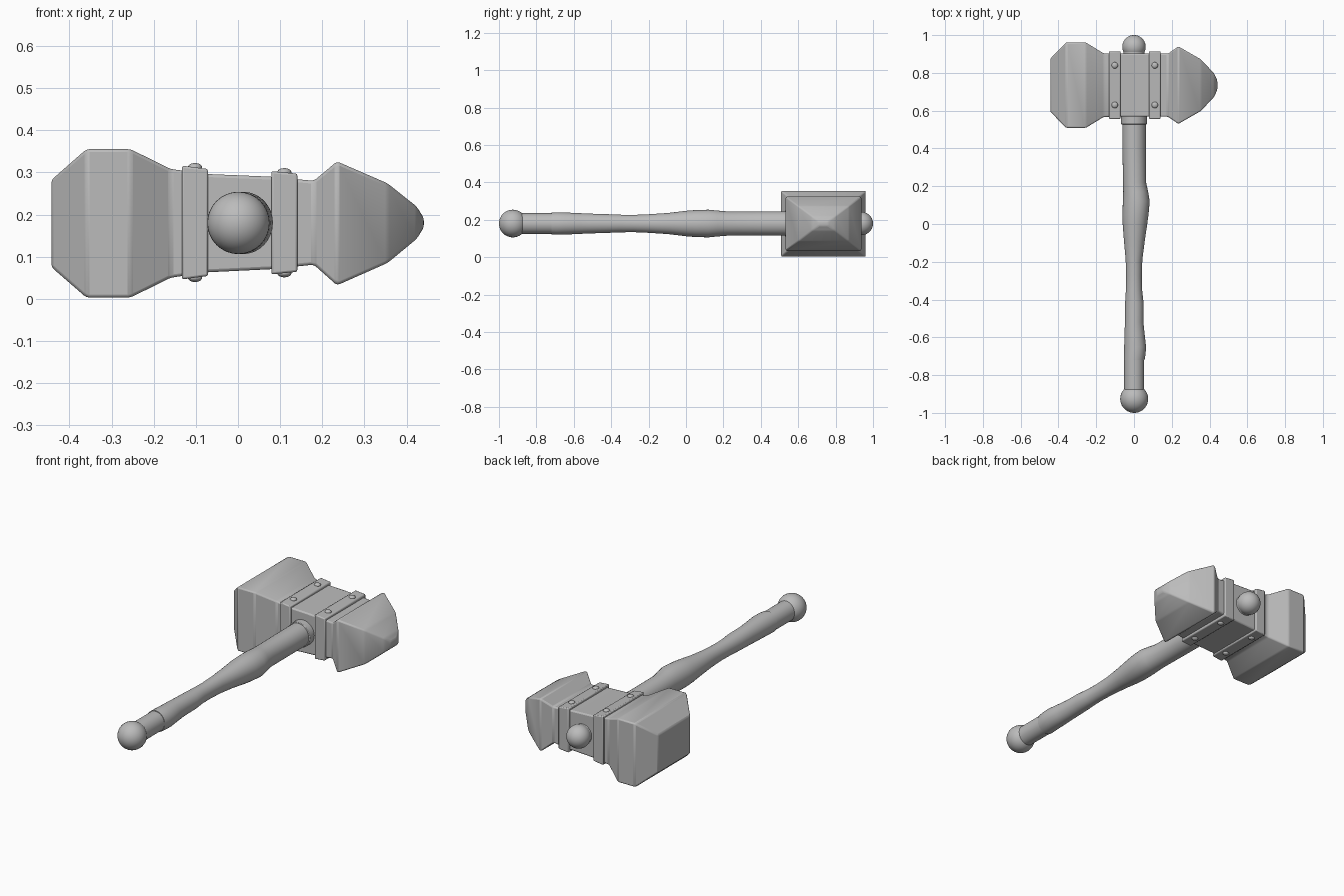
import bpy, bmesh, math
from mathutils import Matrix

cube = bpy.data.objects.get("Cube")
if cube:
    bpy.data.objects.remove(cube, do_unlink=True)

steel = bpy.data.materials.new("plain grey")
steel.use_nodes = True
GREY = (0.5, 0.5, 0.5, 1)
steel.diffuse_color = GREY
steel.node_tree.nodes["Principled BSDF"].inputs["Base Color"].default_value = GREY

AXIS_Z = 0.18   # height of the handle axis
HEAD_Y = 0.735  # middle of the head


def finish(name, bm, bevel=0, angle=30):
    bmesh.ops.recalc_face_normals(bm, faces=bm.faces)
    mesh = bpy.data.meshes.new(name)
    bm.to_mesh(mesh)
    bm.free()
    mesh.materials.append(steel)
    obj = bpy.data.objects.new(name, mesh)
    bpy.context.collection.objects.link(obj)
    if bevel:
        mod = obj.modifiers.new("soft edges", "BEVEL")
        mod.width, mod.segments = bevel, 2
        mod.limit_method, mod.angle_limit = "ANGLE", math.radians(14)
    bpy.ops.object.select_all(action="DESELECT")
    obj.select_set(True)
    bpy.context.view_layer.objects.active = obj
    bpy.ops.object.shade_smooth_by_angle(angle=math.radians(angle))
    return obj


def loft(name, rings, bevel=0, angle=30):
    """Skin a row of closed rings and cap both ends."""
    bm = bmesh.new()
    rows = [[bm.verts.new(p) for p in ring] for ring in rings]
    n = len(rows[0])
    for a, b in zip(rows, rows[1:]):
        for i in range(n):
            j = (i + 1) % n
            bm.faces.new((a[i], a[j], b[j], b[i]))
    bm.faces.new(rows[0])
    bm.faces.new(rows[-1])
    return finish(name, bm, bevel, angle)


def box_ring(x, half_y, bottom, top):
    lo, hi = HEAD_Y - half_y, HEAD_Y + half_y
    return [(x, lo, bottom), (x, hi, bottom), (x, hi, top), (x, lo, top)]


def round_ring(y, cx, rx, rz, n=32):
    turns = [2 * math.pi * i / n for i in range(n)]
    return [(cx + rx * math.cos(t), y, AXIS_Z + rz * math.sin(t)) for t in turns]


def ball(name, y, r, cx=0.0):
    bm = bmesh.new()
    place = Matrix.Translation((cx, y, AXIS_Z)) @ Matrix.Rotation(math.pi / 2, 4, "X")
    bmesh.ops.create_uvsphere(bm, u_segments=32, v_segments=20, radius=r, matrix=place)
    return finish(name, bm, angle=60)


# Head: square block, narrow waist and pointed beak (x, half depth, bottom, top)
loft("hammer_head", [box_ring(*s) for s in [
    (-0.443, 0.14, 0.075, 0.282), (-0.36, 0.226, 0.003, 0.355),
    (-0.255, 0.226, 0.003, 0.355), (-0.16, 0.168, 0.05, 0.308),
    (-0.07, 0.167, 0.063, 0.296), (0.075, 0.167, 0.07, 0.29),
    (0.18, 0.167, 0.081, 0.28), (0.235, 0.205, 0.032, 0.326),
    (0.355, 0.136, 0.085, 0.274), (0.424, 0.062, 0.142, 0.219),
    (0.441, 0.025, 0.169, 0.192)]], bevel=0.007)

# Metal straps around the waist, each with four rivets
for side, x, bottom, top, slope in (("right", -0.102, 0.05, 0.312, 0.004),
                                    ("left", 0.11, 0.061, 0.300, 0.003)):
    loft(side + "_strap", [box_ring(x - 0.031, 0.179, bottom - slope, top + slope),
                           box_ring(x + 0.031, 0.179, bottom + slope, top - slope)],
         bevel=0.005)
    for level, z in (("top", top), ("bottom", bottom)):
        for place, y in (("front", 0.63), ("back", 0.84)):
            bm = bmesh.new()
            bmesh.ops.create_uvsphere(bm, u_segments=16, v_segments=10, radius=0.017)
            bmesh.ops.scale(bm, vec=(1, 1, 0.6), verts=bm.verts)
            bmesh.ops.translate(bm, vec=(x, y, z), verts=bm.verts)
            finish(f"{side}_{level}_{place}_rivet", bm, angle=60)

# Handle: uneven carved shaft (y, centre x, half width, half height)
shaft = loft("handle", [round_ring(*s) for s in [
    (0.62, 0, 0.063, 0.065), (0.4, 0.001, 0.062, 0.065), (0.22, 0.003, 0.061, 0.065),
    (0.17, 0.009, 0.066, 0.069), (0.12, 0.012, 0.071, 0.074), (0.05, 0.008, 0.069, 0.072),
    (0, 0.005, 0.065, 0.068), (-0.09, 0.002, 0.055, 0.057), (-0.19, 0, 0.044, 0.05),
    (-0.28, 0, 0.042, 0.046), (-0.35, 0, 0.043, 0.047), (-0.42, 0.002, 0.049, 0.05),
    (-0.52, 0.001, 0.049, 0.053), (-0.58, 0.003, 0.053, 0.056), (-0.65, 0.006, 0.058, 0.059),
    (-0.69, 0.004, 0.057, 0.06), (-0.72, 0.001, 0.055, 0.059)]], angle=40)

# Collar where the handle meets the head, and the grip sleeve
loft("handle_collar", [round_ring(y, 0, 0.069, 0.069) for y in (0.528, 0.58)], bevel=0.003)
loft("grip_sleeve", [round_ring(y, 0.001, 0.053, 0.055) for y in (-0.93, -0.715)])

# Round pommel, and the knob behind the head
ball("pommel", -0.926, 0.074, 0.001)
loft("knob_neck", [round_ring(y, 0, 0.055, 0.055) for y in (0.88, 0.925)], bevel=0.003)
ball("back_knob", 0.938, 0.062)
